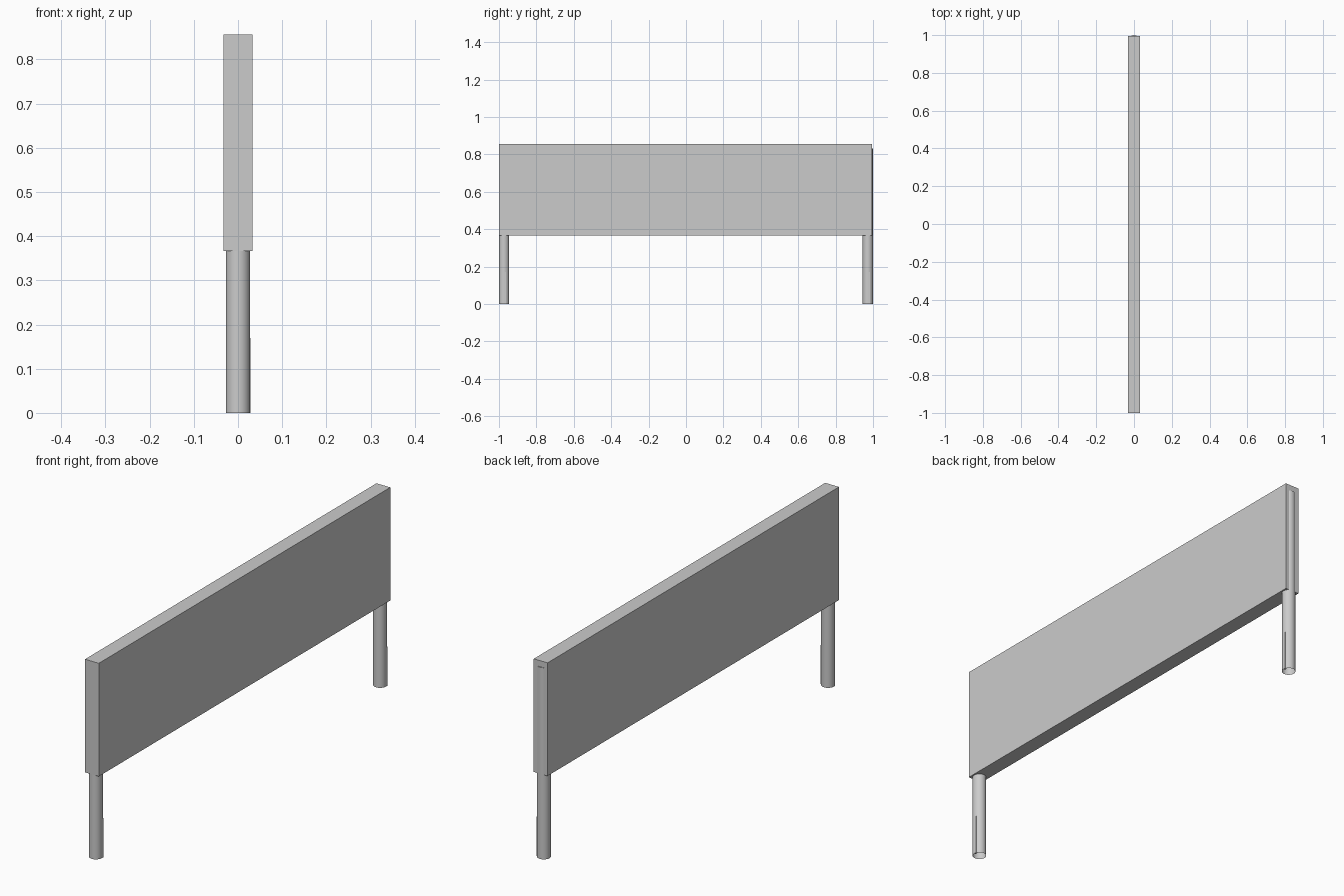
import bpy, bmesh
from mathutils import Matrix, Vector

if "Cube" in bpy.data.objects:
    bpy.data.objects.remove(bpy.data.objects["Cube"])


def finish(name, bm, smooth=False):
    bmesh.ops.recalc_face_normals(bm, faces=bm.faces[:])
    mesh = bpy.data.meshes.new(name)
    bm.to_mesh(mesh)
    bm.free()
    obj = bpy.data.objects.new(name, mesh)
    bpy.context.collection.objects.link(obj)
    if smooth:
        bpy.ops.object.select_all(action='DESELECT')
        obj.select_set(True)
        bpy.context.view_layer.objects.active = obj
        bpy.ops.object.shade_smooth_by_angle()
    return obj


def box(name, lo, hi):
    lo, hi = Vector(lo), Vector(hi)
    bm = bmesh.new()
    bmesh.ops.create_cube(bm, size=1, matrix=Matrix.Translation((lo + hi) / 2)
                          @ Matrix.Diagonal((*(hi - lo), 1)))
    return finish(name, bm)


def post(name, y, radius, height):
    # Tube open at the bottom, closed at the top
    bm = bmesh.new()
    bmesh.ops.create_cone(bm, cap_ends=True, segments=32, radius1=radius,
                          radius2=radius, depth=height,
                          matrix=Matrix.Translation((0, y, height / 2)))
    bottom = [f for f in bm.faces if f.calc_center_median().z < 1e-4]
    bmesh.ops.delete(bm, geom=bottom, context='FACES_ONLY')
    return finish(name, bm, smooth=True)


# Long upright panel; its back end stops short so the post shows slightly
box("panel", (-0.033, -1.0, 0.366), (0.033, 0.995, 0.856))

# Round posts, each with a thin strip low on the right side
R = 0.0275
for side, y in (("front", -0.9725), ("back", 0.9725)):
    post(side + "_post", y, R, 0.83)
    box(side + "_post_strip", (0.020, y + 0.001, 0.0), (0.028, y + 0.011, 0.17))
